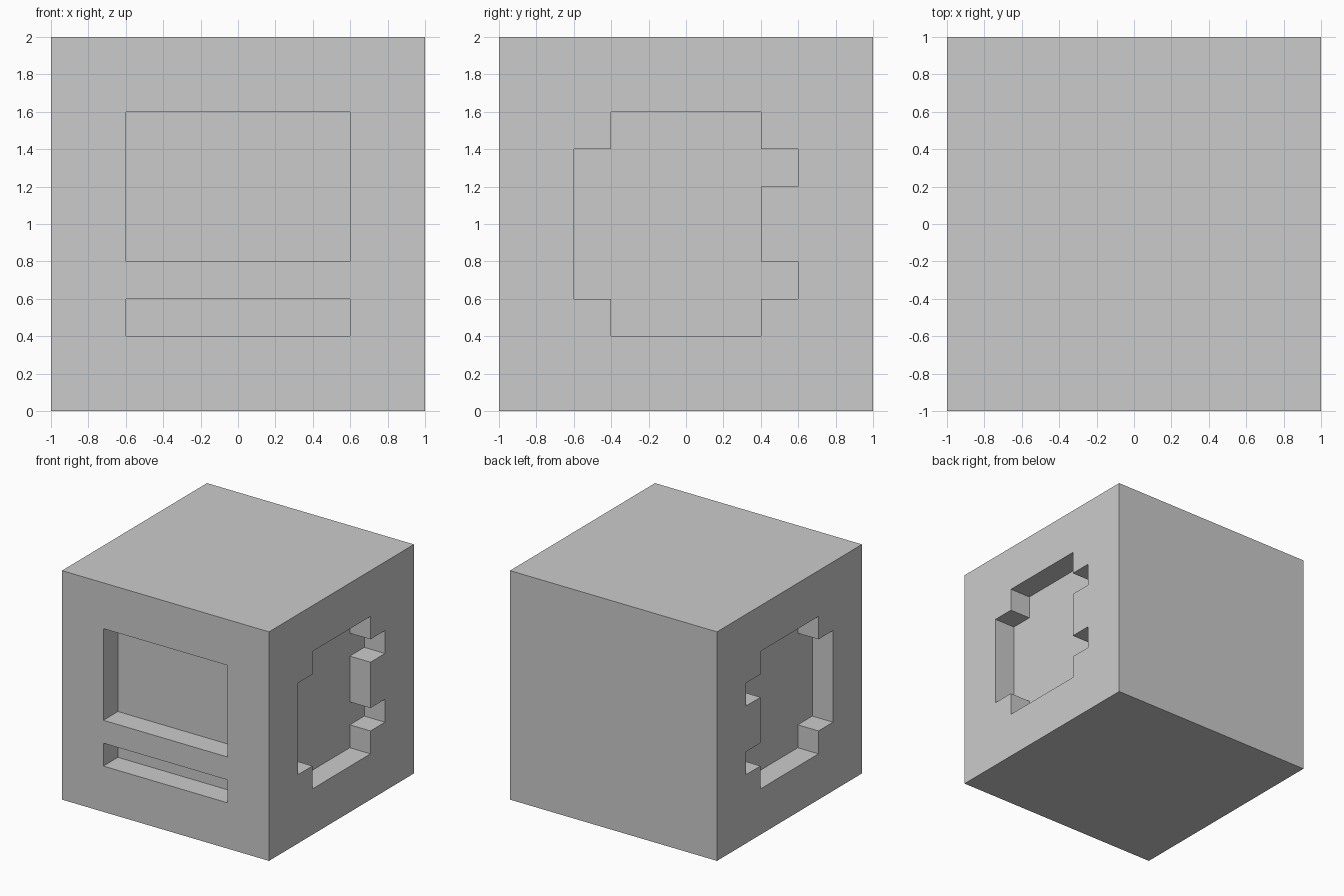
import bpy, bmesh
from mathutils import Vector

if "Cube" in bpy.data.objects:
    bpy.data.objects.remove(bpy.data.objects["Cube"])

DEPTH = 0.2   # recess depth
OVER = 0.1    # cutter overshoot outside the block


def prism(name, points, extrude):
    """Closed prism from a flat outline swept along a vector."""
    bm = bmesh.new()
    face = bm.faces.new([bm.verts.new(p) for p in points])
    ext = bmesh.ops.extrude_face_region(bm, geom=[face], use_keep_orig=True)
    verts = [g for g in ext["geom"] if isinstance(g, bmesh.types.BMVert)]
    bmesh.ops.translate(bm, verts=verts, vec=Vector(extrude))
    bmesh.ops.recalc_face_normals(bm, faces=bm.faces)
    mesh = bpy.data.meshes.new(name)
    bm.to_mesh(mesh)
    bm.free()
    obj = bpy.data.objects.new(name, mesh)
    bpy.context.collection.objects.link(obj)
    return obj


def carve(block, cutter):
    """Subtract the cutter from the block and delete it."""
    mod = block.modifiers.new("recess", "BOOLEAN")
    mod.operation = "DIFFERENCE"
    mod.solver = "EXACT"
    mod.object = cutter
    bpy.context.view_layer.objects.active = block
    bpy.ops.object.modifier_apply(modifier=mod.name)
    bpy.data.objects.remove(cutter, do_unlink=True)


# Main cube
bpy.ops.mesh.primitive_cube_add(size=2, location=(0, 0, 1))
block = bpy.context.object
block.name = "carved_block"

# Two rectangular recesses in the front
for z0, z1 in ((0.8, 1.6), (0.4, 0.6)):
    outline = [(x, -1 - OVER, z) for x, z in
               ((-0.6, z0), (0.6, z0), (0.6, z1), (-0.6, z1))]
    carve(block, prism("front_recess", outline, (0, DEPTH + OVER, 0)))

# Stepped recess (y, z), the same on the left and right sides
profile = [(-0.4, 0.4), (0.4, 0.4), (0.4, 0.6), (0.6, 0.6), (0.6, 0.8),
           (0.4, 0.8), (0.4, 1.2), (0.6, 1.2), (0.6, 1.4), (0.4, 1.4),
           (0.4, 1.6), (-0.4, 1.6), (-0.4, 1.4), (-0.6, 1.4),
           (-0.6, 0.6), (-0.4, 0.6)]
for s in (-1, 1):
    outline = [(s * (1 + OVER), y, z) for y, z in profile]
    carve(block, prism("side_recess", outline, (-s * (DEPTH + OVER), 0, 0)))
